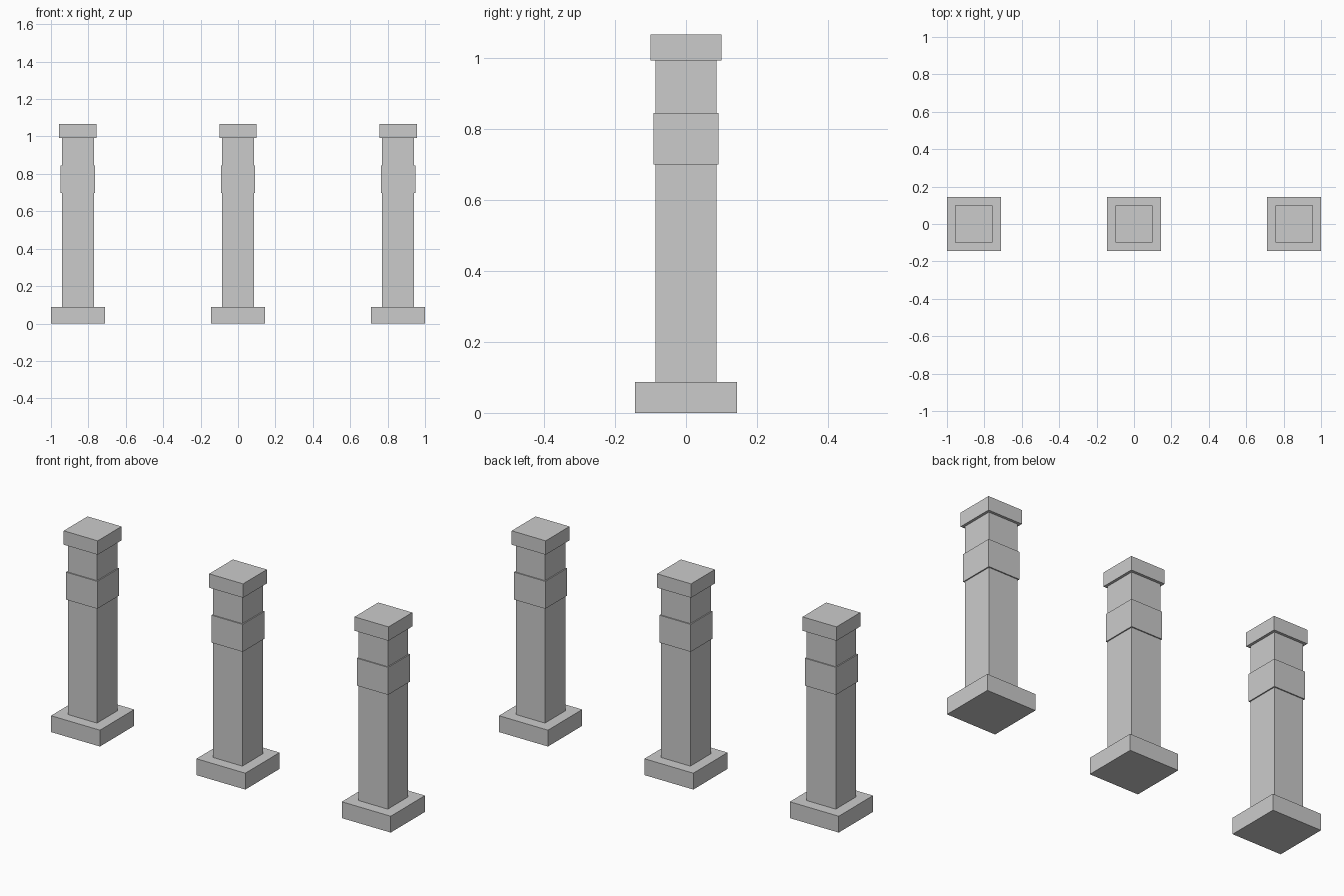
import bpy

if "Cube" in bpy.data.objects:
    bpy.data.objects.remove(bpy.data.objects["Cube"])

# part name, half width, bottom z, top z
PARTS = [
    ("base", 0.144, 0.0, 0.087),
    ("shaft", 0.086, 0.087, 0.992),
    ("band", 0.092, 0.699, 0.845),
    ("cap", 0.100, 0.992, 1.066),
]


def box(name, x, half, z0, z1):
    bpy.ops.mesh.primitive_cube_add(size=1, location=(x, 0, (z0 + z1) / 2))
    ob = bpy.context.object
    ob.name = name
    ob.scale = (half * 2, half * 2, z1 - z0)
    bpy.ops.object.transform_apply(location=False, rotation=False, scale=True)


# three identical square pillars in a row
for side, x in (("left", -0.856), ("middle", 0.0), ("right", 0.856)):
    for part, half, z0, z1 in PARTS:
        box(f"{side}_pillar_{part}", x, half, z0, z1)
